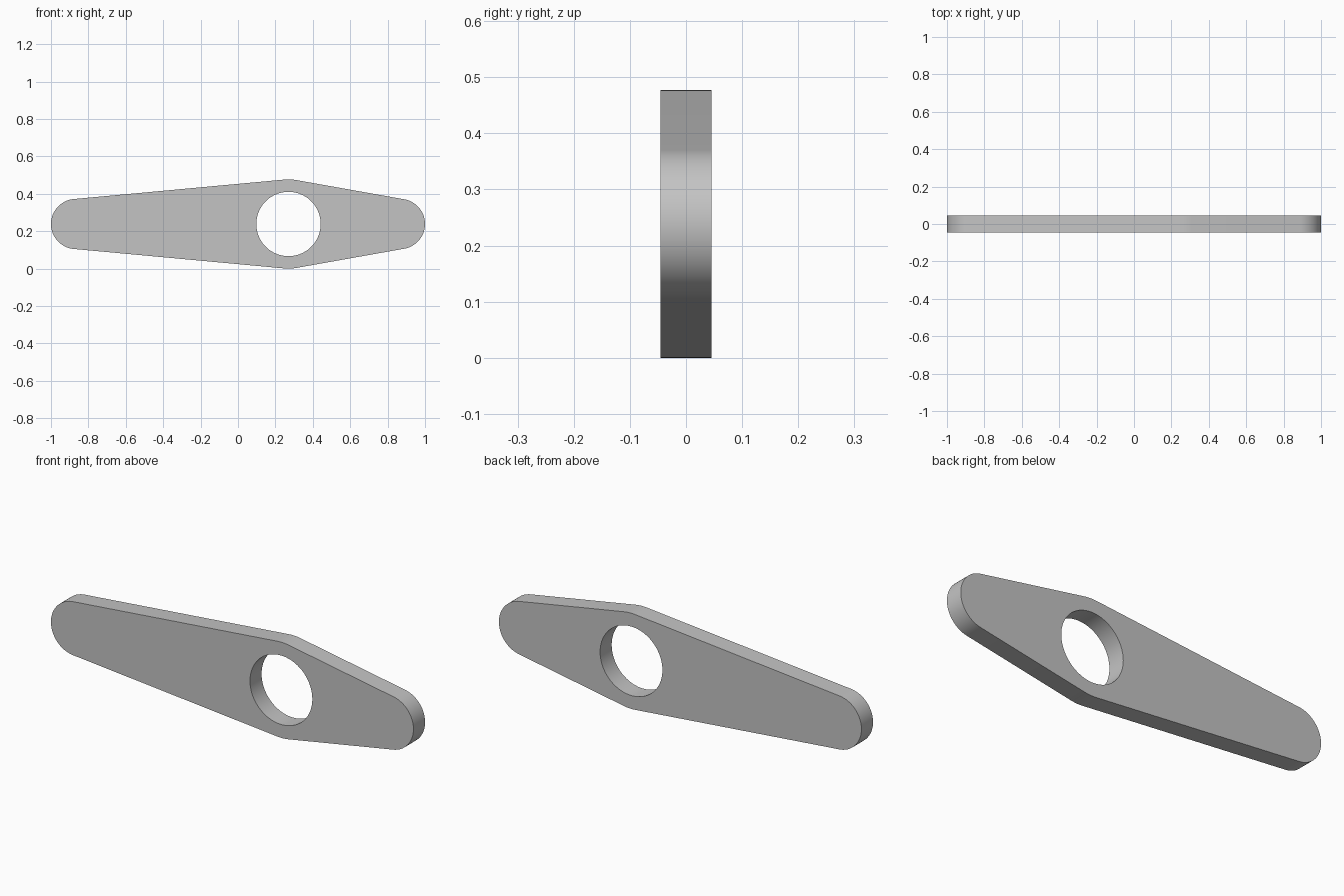
import bpy, bmesh
from math import asin, cos, sin, pi

cube = bpy.data.objects.get("Cube")
if cube:
    bpy.data.objects.remove(cube, do_unlink=True)

MID_Z = 0.2385
THICK = 0.0915
END_X, END_R = 0.866, 0.134
HUB_X, HUB_R = 0.27, 0.2385
HOLE_R = 0.172


def arc(cx, r, start, end, steps):
    """Points along an arc in the XZ plane."""
    angles = [start + (end - start) * i / steps for i in range(steps + 1)]
    return [(cx + r * cos(a), MID_Z + r * sin(a)) for a in angles]


def add_loop(bm, points):
    verts = [bm.verts.new((x, -THICK / 2, z)) for x, z in points]
    return [bm.edges.new((v, verts[i - 1])) for i, v in enumerate(verts)]


# Outline: rounded ends joined to a wider hub by tangent lines
right = asin((HUB_R - END_R) / (END_X - HUB_X))
left = asin((HUB_R - END_R) / (END_X + HUB_X))
r_ang, l_ang = pi / 2 - right, pi / 2 + left
outline = (arc(END_X, END_R, -r_ang, r_ang, 40)
           + arc(HUB_X, HUB_R, r_ang, l_ang, 8)
           + arc(-END_X, END_R, l_ang, 2 * pi - l_ang, 40)
           + arc(HUB_X, HUB_R, 2 * pi - l_ang, 2 * pi - r_ang, 8))
hole = arc(HUB_X, HOLE_R, 0, 2 * pi, 80)[:-1]

# Fill between outline and hole, then extrude to thickness
bm = bmesh.new()
edges = add_loop(bm, outline) + add_loop(bm, hole)
bmesh.ops.triangle_fill(bm, edges=edges, use_beauty=True, normal=(0, -1, 0))
grown = bmesh.ops.extrude_face_region(bm, geom=bm.faces[:], use_keep_orig=True)
moved = [g for g in grown["geom"] if isinstance(g, bmesh.types.BMVert)]
bmesh.ops.translate(bm, verts=moved, vec=(0, THICK, 0))
bmesh.ops.recalc_face_normals(bm, faces=bm.faces[:])

mesh = bpy.data.meshes.new("link_plate")
bm.to_mesh(mesh)
bm.free()
plate = bpy.data.objects.new("link_plate", mesh)
bpy.context.collection.objects.link(plate)

# Plain grey material
grey = bpy.data.materials.new("light_grey")
grey.use_nodes = True
colour = (0.55, 0.55, 0.55, 1)
grey.diffuse_color = colour
for node in grey.node_tree.nodes:
    if node.type == "BSDF_PRINCIPLED":
        node.inputs["Base Color"].default_value = colour
mesh.materials.append(grey)

# Smooth rounded walls, crisp rims
bpy.ops.object.select_all(action="DESELECT")
plate.select_set(True)
bpy.context.view_layer.objects.active = plate
bpy.ops.object.shade_smooth_by_angle(angle=pi / 6)
